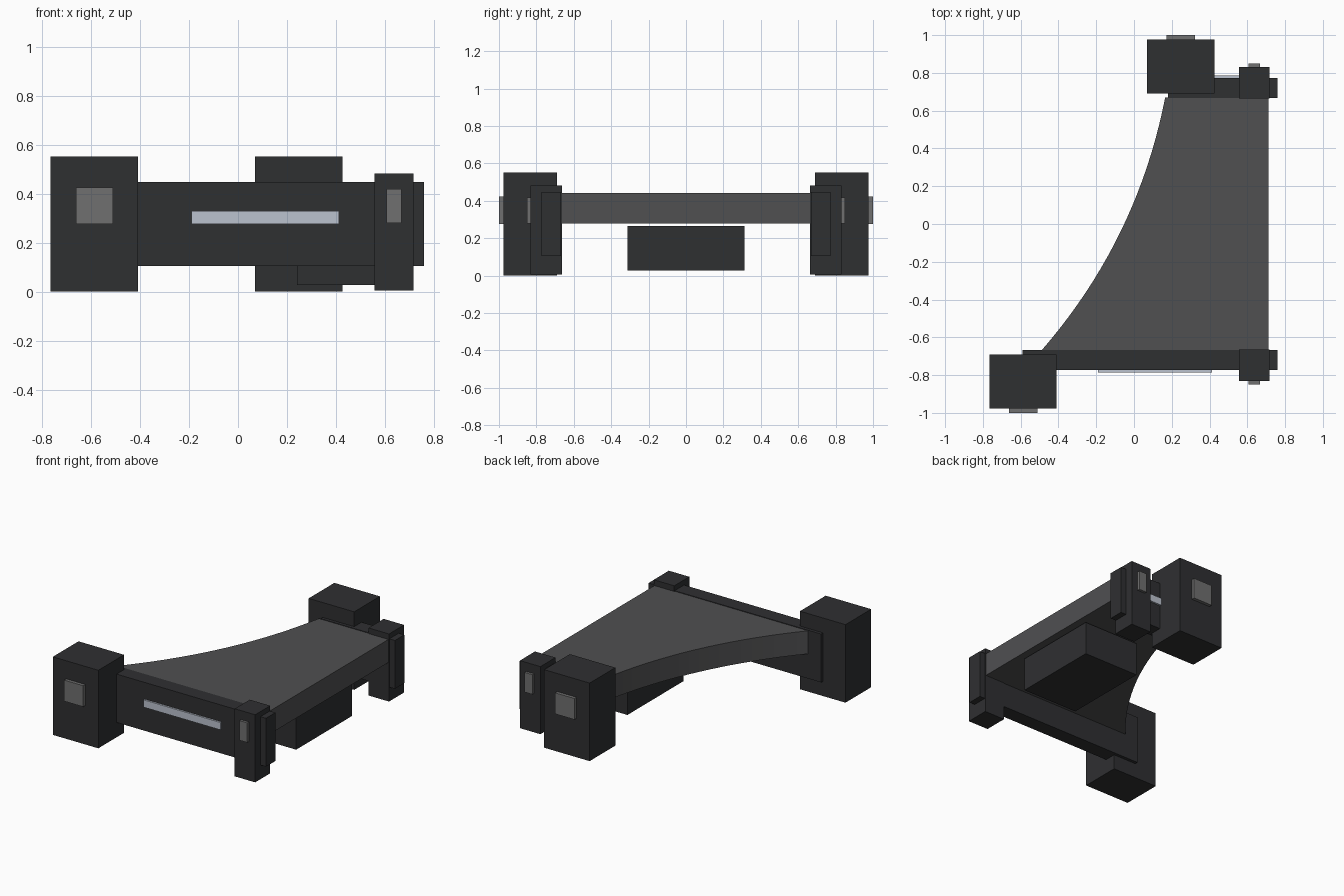
import bpy, bmesh
from mathutils import Vector

if "Cube" in bpy.data.objects:
    bpy.data.objects.remove(bpy.data.objects["Cube"])


def material(name, rgb):
    m = bpy.data.materials.new(name)
    m.diffuse_color = (*rgb, 1)
    m.use_nodes = True
    m.node_tree.nodes["Principled BSDF"].inputs["Base Color"].default_value = m.diffuse_color
    return m


DARK = material("dark_casing", (0.028, 0.029, 0.031))
DECK = material("deck_grey", (0.08, 0.08, 0.083))
LAMP = material("lamp_grey", (0.16, 0.16, 0.16))
GLOW = material("pale_strip", (0.5, 0.54, 0.62))


def prism(name, outline, z0, z1, mat):
    """Extrude a flat outline upwards from z0 to z1."""
    bm = bmesh.new()
    face = bm.faces.new([bm.verts.new((x, y, z0)) for x, y in outline])
    ext = bmesh.ops.extrude_face_region(bm, geom=[face])
    top = [v for v in ext["geom"] if isinstance(v, bmesh.types.BMVert)]
    bmesh.ops.translate(bm, verts=top, vec=(0, 0, z1 - z0))
    bmesh.ops.recalc_face_normals(bm, faces=bm.faces)
    mesh = bpy.data.meshes.new(name)
    bm.to_mesh(mesh)
    bm.free()
    mesh.materials.append(mat)
    ob = bpy.data.objects.new(name, mesh)
    bpy.context.collection.objects.link(ob)
    return ob


def box(name, x, y, z, mat):
    (x0, x1), (y0, y1) = x, sorted(y)
    return prism(name, [(x0, y0), (x1, y0), (x1, y1), (x0, y1)], *z, mat)


# Two side assemblies: s is the side, bx the large block's left edge
for label, s, bx, rail_x, strip in (("front", -1, -0.765, -0.59, (-0.19, 0.413)),
                                    ("back", 1, 0.07, 0.18, (0.36, 0.58))):
    # large block and its lamp
    box(label + "_large_block", (bx, bx + 0.356), (s * 0.69, s * 0.977), (0.003, 0.555), DARK)
    box(label + "_large_lamp", (bx + 0.103, bx + 0.254), (s * 0.96, s * 1.0), (0.278, 0.427), LAMP)
    # side rail and inlaid strip
    box(label + "_rail", (rail_x, 0.76), (s * 0.668, s * 0.773), (0.108, 0.45), DARK)
    box(label + "_strip", strip, (s * 0.76, s * 0.786), (0.28, 0.332), GLOW)
    # small post and its lamp
    box(label + "_small_post", (0.557, 0.717), (s * 0.664, s * 0.832), (0.008, 0.486), DARK)
    box(label + "_small_lamp", (0.606, 0.667), (s * 0.82, s * 0.85), (0.283, 0.422), LAMP)

# Deck with a curved left edge
a, c, b = Vector((-0.49, -0.67)), Vector((0.018, -0.085)), Vector((0.165, 0.67))
N = 20
curve = [a * (1 - t) ** 2 + c * 2 * t * (1 - t) + b * t * t
         for t in (i / N for i in range(N + 1))]
prism("deck", [tuple(p) for p in curve] + [(0.712, 0.67), (0.712, -0.67)], 0.283, 0.446, DECK)

# Box slung under the deck
box("under_box", (0.24, 0.675), (-0.314, 0.312), (0.03, 0.267), DARK)

# Ground the lowest parts exactly on z = 0
for ob in bpy.data.objects:
    ob.location.z -= 0.003
